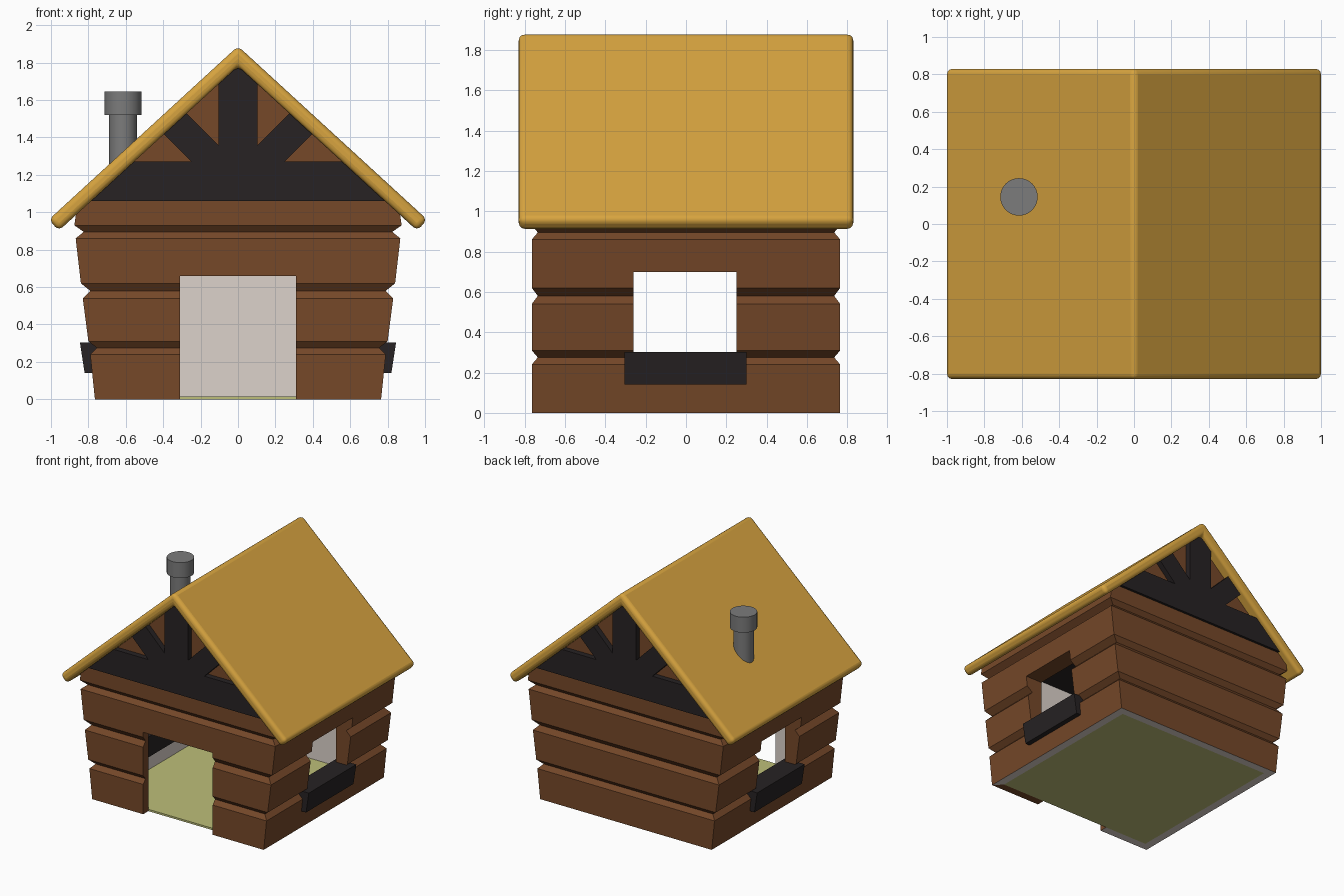
import bpy, bmesh

if "Cube" in bpy.data.objects:
    bpy.data.objects.remove(bpy.data.objects["Cube"])


def material(name, rgb):
    m = bpy.data.materials.new(name)
    m.diffuse_color = (*rgb, 1)
    m.use_nodes = True
    m.node_tree.nodes["Principled BSDF"].inputs["Base Color"].default_value = m.diffuse_color
    return m


WOOD = material("wood", (0.18, 0.065, 0.022))
DARK = material("dark_wood", (0.02, 0.016, 0.017))
THATCH = material("thatch", (0.68, 0.37, 0.05))
FLOOR = material("floor", (0.51, 0.52, 0.19))
PLASTER = material("plaster", (0.72, 0.65, 0.60))
METAL = material("metal", (0.2, 0.2, 0.2))


def finish(bm, name, mat):
    bmesh.ops.recalc_face_normals(bm, faces=bm.faces)
    me = bpy.data.meshes.new(name)
    bm.to_mesh(me)
    bm.free()
    ob = bpy.data.objects.new(name, me)
    bpy.context.collection.objects.link(ob)
    if mat:
        me.materials.append(mat)
    return ob


def loft(name, rings, mat):
    """Skin closed rings of points and cap both ends."""
    bm = bmesh.new()
    loops = [[bm.verts.new(p) for p in r] for r in rings]
    n = len(loops[0])
    for a, b in zip(loops, loops[1:]):
        for i in range(n):
            j = (i + 1) % n
            bm.faces.new((a[i], a[j], b[j], b[i]))
    bm.faces.new(loops[0])
    bm.faces.new(loops[-1])
    return finish(bm, name, mat)


def prism(name, profile, y0, y1, mat):
    """Extrude an x-z profile along y."""
    return loft(name, [[(x, y, z) for x, z in profile] for y in (y0, y1)], mat)


def box(name, x0, x1, y0, y1, z0, z1, mat=None):
    return prism(name, [(x0, z0), (x1, z0), (x1, z1), (x0, z1)], y0, y1, mat)


def mirrored(half):
    """Close a half profile that ends on the x = 0 axis."""
    return half + [(-x, z) for x, z in reversed(half) if x > 0]


def smooth(ob):
    bpy.ops.object.select_all(action='DESELECT')
    bpy.context.view_layer.objects.active = ob
    ob.select_set(True)
    bpy.ops.object.shade_smooth_by_angle(angle=0.7)


# Log walls: stacked logs with V grooves, sides leaning outwards
levels = [(.765, .765, 0), (.79, .765, .24), (.755, .735, .275), (.80, .765, .31),
          (.83, .765, .54), (.79, .735, .58), (.84, .765, .62), (.868, .765, .86),
          (.825, .735, .895), (.875, .765, .93), (.865, .765, 1.0), (.80, .765, 1.06)]
walls = loft("log_walls", [[(-x, -y, z), (x, -y, z), (x, y, z), (-x, y, z)]
                           for x, y, z in levels], WOOD)

# Hollow room, doorway and a window straight through both sides
cutters = [box("room_cutter", -.70, .70, -.70, .70, -.2, 1.3),
           box("door_cutter", -.31, .31, -1.2, -.3, -.2, .66),
           box("window_cutter", -1.2, 1.2, -.26, .25, .30, .70)]
for c in cutters:
    mod = walls.modifiers.new(c.name, 'BOOLEAN')
    mod.operation = 'DIFFERENCE'
    mod.solver = 'EXACT'
    mod.object = c
    c.hide_render = True
bpy.context.view_layer.update()
cut = bpy.data.meshes.new_from_object(
    walls.evaluated_get(bpy.context.evaluated_depsgraph_get()))
walls.modifiers.clear()
walls.data = cut
for c in cutters:
    bpy.data.objects.remove(c)

# Plaster on the inner wall faces
cut.materials.clear()
cut.materials.append(WOOD)
cut.materials.append(PLASTER)
for f in cut.polygons:
    inside = max(abs(f.center.x), abs(f.center.y)) < .705
    f.material_index = 1 if inside else 0

# Floor and ceiling
box("floor", -.70, .70, -.70, .70, 0, .015, FLOOR)
box("ceiling", -.72, .72, -.72, .72, 1.04, 1.08, DARK)

# Gable panels and the dark timber frame on both ends
prism("gable", mirrored([(.79, 1.06), (0, 1.80)]), -.74, .74, WOOD)
frame = mirrored([(.80, 1.06), (.57, 1.27), (.25, 1.27), (.405, 1.425), (.285, 1.54),
                  (.105, 1.36), (.105, 1.70), (0, 1.795)])
for side, s in (("front", -1), ("back", 1)):
    prism(side + "_gable_frame", frame, s * .72, s * .785, DARK)

# Window boxes, poking slightly into the room
for side, s in (("left", -1), ("right", 1)):
    prism(side + "_window_box", [(s * .67, .14), (s * .82, .14), (s * .845, .303),
                                 (s * .67, .303)], -.305, .30, DARK)

# Rounded roof
roof = prism("roof", [(0, 1.888), (1.012, .96), (.958, .901), (0, 1.78),
                      (-.958, .901), (-1.012, .96)], -.83, .83, THATCH)
bev = roof.modifiers.new("round", 'BEVEL')
bev.width = .03
bev.segments = 4
bev.limit_method = 'ANGLE'
smooth(roof)

# Chimney pipe and cap
for name, r, z0, z1 in (("chimney_pipe", .075, 1.2, 1.53), ("chimney_cap", .10, 1.52, 1.645)):
    bpy.ops.mesh.primitive_cylinder_add(vertices=32, radius=r, depth=z1 - z0,
                                        location=(-.615, .145, (z0 + z1) / 2))
    ob = bpy.context.object
    ob.name = name
    ob.data.materials.append(METAL)
    smooth(ob)
